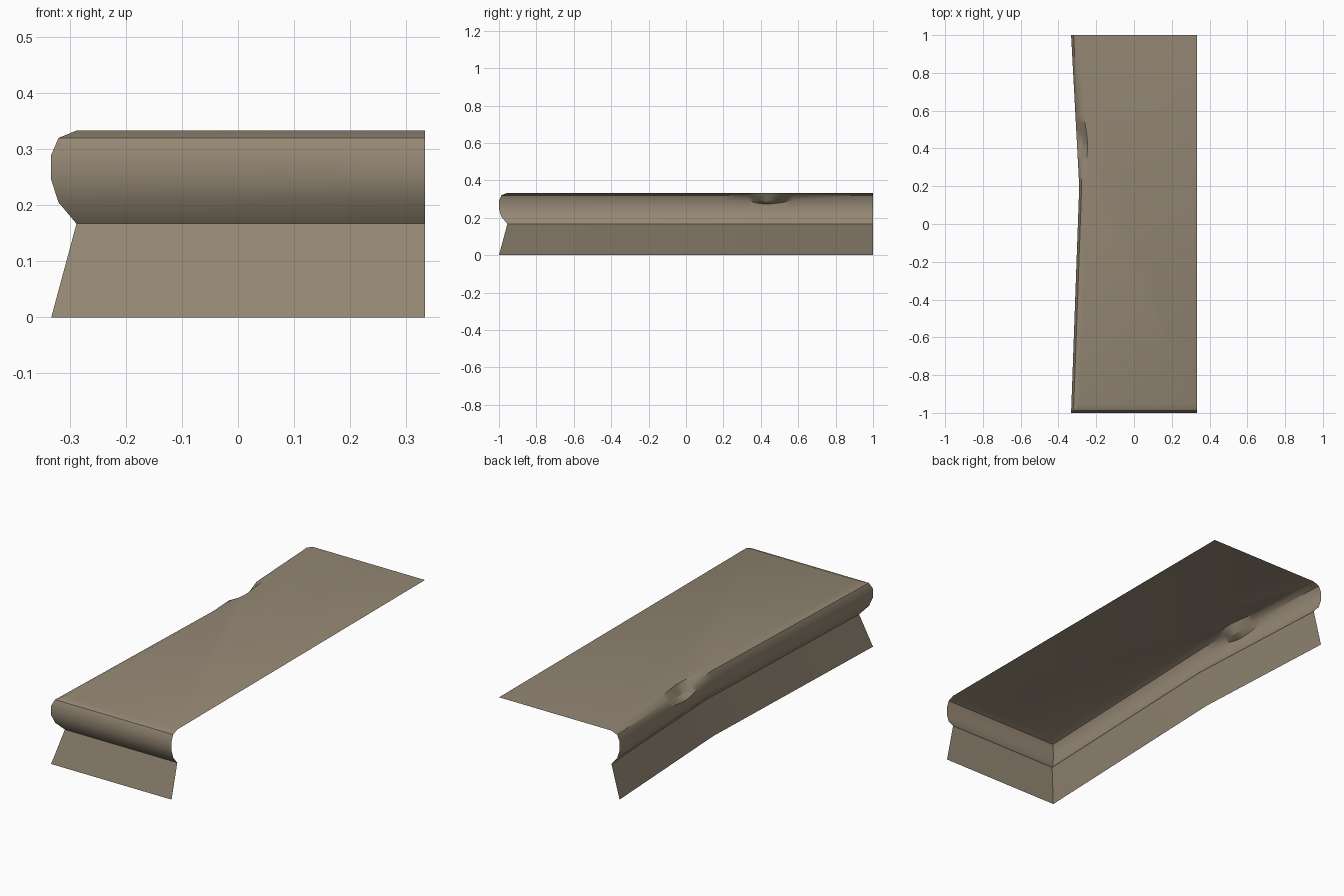
import bpy
import bmesh
import math

cube = bpy.data.objects.get("Cube")
if cube:
    bpy.data.objects.remove(cube, do_unlink=True)

HALF_W, HALF_L = 0.333, 1.0
WAIST_Y, WAIST = 0.2, 0.043      # where and how far the long side bows in

stone = bpy.data.materials.new("warm grey stone")
stone.use_nodes = True
colour = (0.30, 0.245, 0.175, 1)
stone.diffuse_color = colour
stone.node_tree.nodes["Principled BSDF"].inputs["Base Color"].default_value = colour

# Cross-sections as (inset from the outer edge, height)
SKIRT = [(0, 0), (0.045, 0.167)]
ROLL = [(0.045, 0.167), (0.013, 0.205), (0, 0.245), (0, 0.29),
        (0.013, 0.32), (0.045, 0.333)]
CHIPPED = ROLL[:3] + [(0, 0.272), (0.034, 0.285), (0.057, 0.333)]

# Stations along the long side: (y, chip depth)
SIDE = [(WAIST_Y, 0), (0.335, 0), (0.36, 0.4), (0.39, 0.75), (0.43, 1),
        (0.48, 0.75), (0.53, 0.35), (0.57, 0), (HALF_L, 0)]


def bow(y):
    reach = HALF_L - WAIST_Y if y > WAIST_Y else HALF_L + WAIST_Y
    return WAIST * (1 - abs(y - WAIST_Y) / reach)


def sweep(name, profile, chipped=None, cap=False):
    """Carry a profile along the front, round the corner and down the side."""
    bm = bmesh.new()
    columns = [
        [bm.verts.new((HALF_W, -HALF_L + i, z)) for i, z in profile],
        [bm.verts.new((-HALF_W + i, -HALF_L + i, z)) for i, z in profile],
    ]
    for y, depth in SIDE:
        column = []
        for (i, z), (ci, cz) in zip(profile, chipped or profile):
            inset = i + (ci - i) * depth
            height = z + (cz - z) * depth
            column.append(bm.verts.new((-HALF_W + bow(y) + inset, y, height)))
        columns.append(column)
    for a, b in zip(columns, columns[1:]):
        for k in range(len(profile) - 1):
            bm.faces.new((a[k], a[k + 1], b[k + 1], b[k]))
    if cap:
        rim = [c[-1] for c in columns]
        rim.append(bm.verts.new((HALF_W, HALF_L, profile[-1][1])))
        bm.faces.new(rim[::-1])
    mesh = bpy.data.meshes.new(name)
    bm.to_mesh(mesh)
    bm.free()
    mesh.materials.append(stone)
    obj = bpy.data.objects.new(name, mesh)
    bpy.context.collection.objects.link(obj)
    bpy.ops.object.select_all(action="DESELECT")
    obj.select_set(True)
    bpy.context.view_layer.objects.active = obj
    bpy.ops.object.shade_smooth_by_angle(angle=math.radians(30))
    return obj


# Sloping base wall, and the slab with its rolled, chipped edge
sweep("base_skirt", SKIRT)
sweep("rolled_edge_slab", ROLL, CHIPPED, cap=True)
